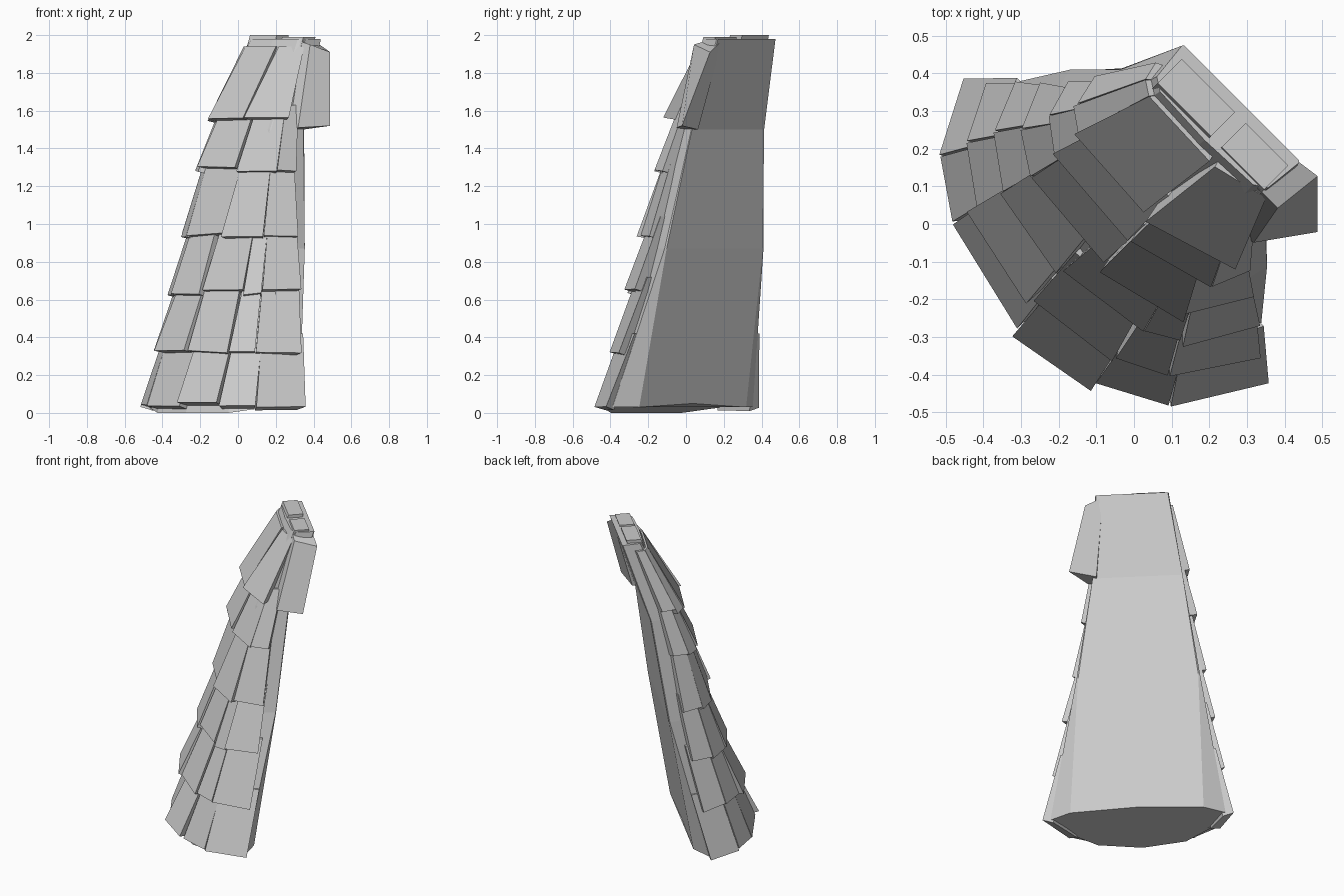
import bpy, bmesh, math, random
from mathutils import Vector

random.seed(4)
cube = bpy.data.objects.get("Cube")
if cube:
    bpy.data.objects.remove(cube)

stone = bpy.data.materials.new("grey_stone")
stone.use_nodes = True
GREY = (0.6, 0.6, 0.6, 1)
stone.diffuse_color = GREY
stone.node_tree.nodes["Principled BSDF"].inputs["Base Color"].default_value = GREY

# Levels: height, back depth, back half width, side depth, half width, front depth, roundness, centre
LEVELS = [
    (0.03, -0.03, 0.40, 0.045, 0.525, 0.37, 1.08, -0.02),
    (0.87, -0.175, 0.36, -0.17, 0.37, 0.105, 0.75, -0.04),
    (1.5, -0.27, 0.27, -0.265, 0.27, -0.07, 0.48, -0.045),
    (1.98, -0.43, 0.215, -0.425, 0.22, -0.29, 0.36, -0.025),
]


def level(z):
    """Interpolated section values at a height."""
    for low, high in zip(LEVELS, LEVELS[1:]):
        if z <= high[0] or high is LEVELS[-1]:
            f = (z - low[0]) / (high[0] - low[0])
            return [a + (b - a) * f for a, b in zip(low, high)]


def world(w, d, z):
    """Across, outward and up, turned onto the diagonal."""
    return Vector(((w - d) * math.sqrt(0.5), -(w + d) * math.sqrt(0.5), z))


def shell(angle, z, out=0.0):
    """Point on the rounded front at an angle from straight ahead."""
    _, _, _, side, half, front, p, mid = level(z)
    s, c = math.sin(math.radians(angle)), max(math.cos(math.radians(angle)), 0)
    w = mid + (half + out) * math.copysign(abs(s) ** p, s)
    return world(w, side + (front + out - side) * c ** p, z)


def build(name, points, faces):
    mesh = bpy.data.meshes.new(name)
    mesh.from_pydata(points, [], faces)
    bm = bmesh.new()
    bm.from_mesh(mesh)
    bmesh.ops.recalc_face_normals(bm, faces=bm.faces)
    bm.to_mesh(mesh)
    bm.free()
    mesh.materials.append(stone)
    obj = bpy.data.objects.new(name, mesh)
    bpy.context.collection.objects.link(obj)


def loft(name, rings):
    n = len(rings[0])
    faces = [(r * n + i, r * n + (i + 1) % n, (r + 1) * n + (i + 1) % n, (r + 1) * n + i)
             for r in range(len(rings) - 1) for i in range(n)]
    faces += [tuple(range(n)), tuple(range((len(rings) - 1) * n, len(rings) * n))]
    build(name, [p for ring in rings for p in ring], faces)


# Leaning core with a flat back
rings = []
for row in LEVELS:
    z, back, flat, mid = row[0], row[1], row[2], row[7]
    ring = [shell(a, z) for a in (-90, -60, -32, 0, 32, 60, 90)]
    ring += [world(mid + flat, back, z), world(mid, back, z), world(mid - flat, back, z)]
    rings.append(ring)
rings[0][8].z += 0.02
for i in (2, 3, 4):
    rings[0][i].z = 0.0
loft("core", rings)

# Overlapping slabs: lower height, upper height, seam angles, extra lift of each slab
ROWS = [
    (0.04, 0.42, (-90, -57, -36, 0, 27, 50, 90), (0, 0, 0, 0.03, 0, 0)),
    (0.33, 0.72, (-84, -58, -34, -2, 27, 46, 84), (0, 0, 0.03, 0.01, 0, 0)),
    (0.64, 1.04, (-82, -58, -32, -1, 30, 46, 82), (0, 0, 0.01, 0, -0.01, 0.01)),
    (0.95, 1.36, (-80, -54, -29, 4, 42, 80), (0, 0, 0, 0.02, 0)),
    (1.29, 1.63, (-82, -58, -30, 3, 52, 80), (0, 0, 0.01, 0, 0)),
    (1.56, 1.94, (-84, -60, -32, 1, 63), (0, 0, 0.01, 0.025)),
]


def jig(amount):
    return random.uniform(-amount, amount)


def slab(name, a0, a1, z0, z1, lift):
    rise = jig(0.012)
    gap = 0.4
    low = [(a0 + gap, z0 + rise + jig(0.008)), (a1 - gap, z0 + rise + jig(0.008))]
    high = [(a1 - gap + jig(1), z1), (a0 + gap + jig(1), z1)]
    outer = [shell(a, z, 0.048 + lift) for a, z in low]
    outer += [shell(a, z, 0.012) for a, z in high]
    inner = [shell(a, z - 0.018, -0.02) for a, z in low]
    inner += [shell(a, z, -0.04) for a, z in high]
    loft(name, [inner, outer])


for r, (z0, z1, seams, lifts) in enumerate(ROWS):
    for i, (a0, a1, lift) in enumerate(zip(seams, seams[1:], lifts)):
        slab(f"slab_row_{r + 1}_{i + 1}", a0, a1, z0, z1, lift)

# Flared slab at the top left edge
outer = [world(0.36, -0.33, 1.52), world(0.26, -0.19, 1.51),
         world(0.24, -0.30, 1.95), world(0.255, -0.435, 1.91)]
inner = [world(0.2, -0.29, 1.50), world(0.2, -0.17, 1.50),
         world(0.15, -0.30, 1.97), world(0.15, -0.42, 1.97)]
loft("flared_slab", [inner, outer])

# Broken pieces along the top edge
for i, (w0, w1, top) in enumerate(((-0.22, -0.02, 2.0), (0.02, 0.18, 1.99))):
    loft(f"top_piece_{i + 1}", [
        [world(w, d, z) for w, d in ((w0, back), (w1, back), (w1, front), (w0, front))]
        for z, back, front in ((1.8, -0.35, -0.24), (top, -0.40, -0.31))])
